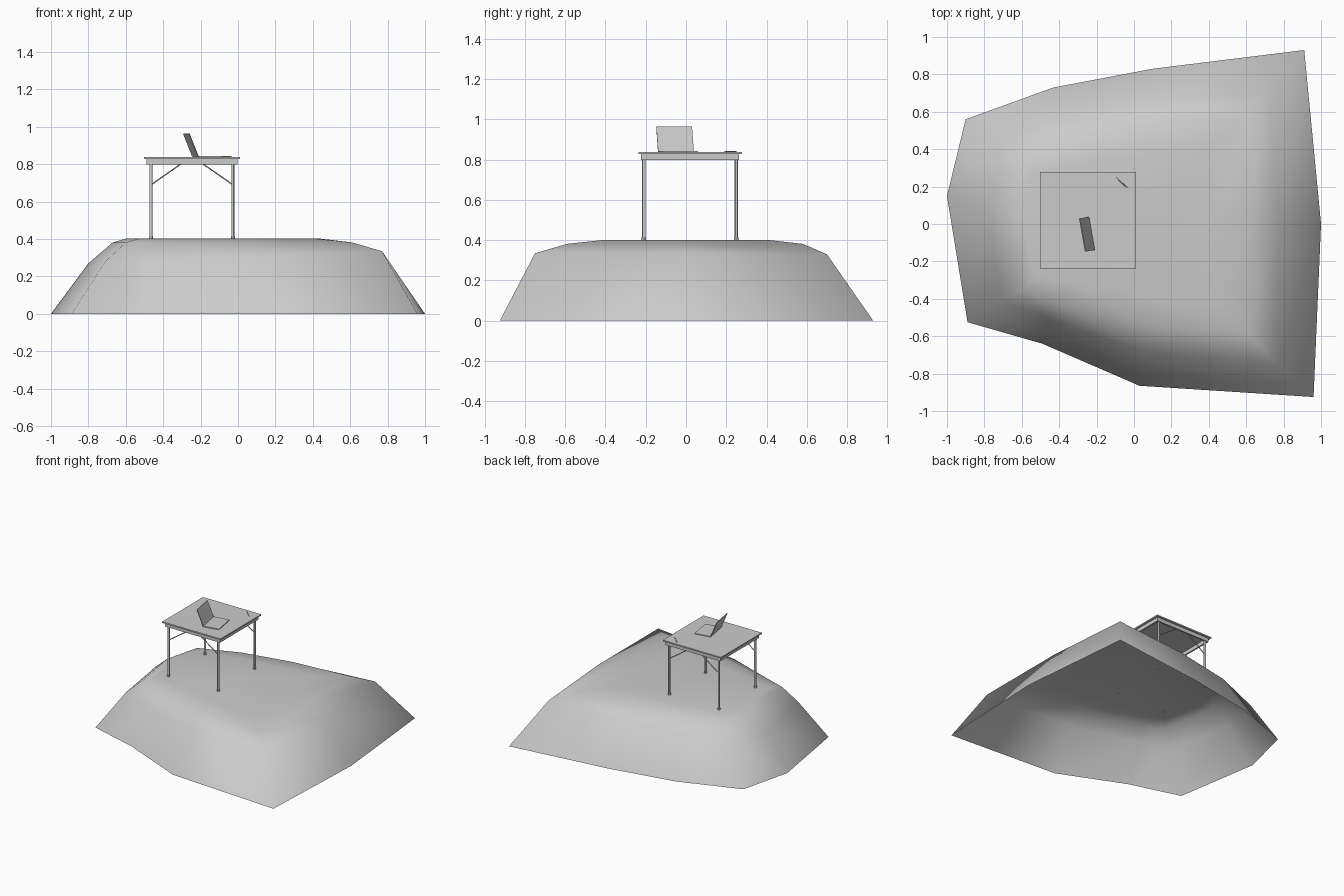
import bpy, bmesh, math
from mathutils import Vector, Matrix

if "Cube" in bpy.data.objects:
    bpy.data.objects.remove(bpy.data.objects["Cube"])


def finish(name, bm, smooth=False):
    me = bpy.data.meshes.new(name)
    bm.to_mesh(me)
    bm.free()
    ob = bpy.data.objects.new(name, me)
    bpy.context.collection.objects.link(ob)
    if smooth:
        me.polygons.foreach_set("use_smooth", [True] * len(me.polygons))
    return ob


def add_box(bm, lo, hi):
    lo, hi = Vector(lo), Vector(hi)
    m = Matrix.Translation((lo + hi) / 2) @ Matrix.Diagonal((*(hi - lo), 1))
    bmesh.ops.create_cube(bm, size=1, matrix=m)


def box(name, lo, hi):
    bm = bmesh.new()
    add_box(bm, lo, hi)
    return finish(name, bm)


def rod(name, a, b, r, sides=12):
    a, b = Vector(a), Vector(b)
    d = b - a
    m = Matrix.Translation((a + b) / 2) @ d.to_track_quat('Z', 'Y').to_matrix().to_4x4()
    bm = bmesh.new()
    bmesh.ops.create_cone(bm, cap_ends=True, segments=sides, radius1=r, radius2=r,
                          depth=d.length, matrix=m)
    ob = finish(name, bm, True)
    with bpy.context.temp_override(object=ob, active_object=ob, selected_objects=[ob],
                                   selected_editable_objects=[ob]):
        bpy.ops.object.shade_smooth_by_angle()
    return ob


# Mound: ten-sided shell, open below; base, shoulder, rim and top rings
base = [(-.90, .56), (-.43, .73), (.10, .83), (.91, .93), (1, 0),
        (.96, -.925), (.03, -.865), (-.49, -.64), (-.89, -.525), (-1, .15)]
shoulder = [(-.74, .44, .28), (-.36, .58, .30), (.09, .65, .32), (.72, .70, .33), (.77, 0, .335),
            (.77, -.75, .335), (.05, -.68, .31), (-.47, -.50, .28), (-.71, -.40, .28), (-.80, .11, .27)]
rim = [(-.60, .34), (-.29, .46), (.10, .54), (.58, .58), (.61, 0),
       (.61, -.59), (.04, -.54), (-.42, -.42), (-.60, -.36), (-.67, .06)]
top = [(-.53, .28), (-.22, .34), (.08, .38), (.40, .40), (.44, 0),
       (.42, -.40), (.02, -.37), (-.36, -.31), (-.53, -.27), (-.60, .04)]
bm = bmesh.new()
rings = []
for pts, z in ((base, 0), (shoulder, None), (rim, .382), (top, .402)):
    rings.append([bm.verts.new(p if z is None else (*p, z)) for p in pts])
for lo, hi in zip(rings, rings[1:]):
    for i in range(10):
        j = (i + 1) % 10
        bm.faces.new((lo[i], hi[i], hi[j], lo[j]))
bm.faces.new(rings[-1])
bmesh.ops.recalc_face_normals(bm, faces=bm.faces)
if max(bm.faces, key=lambda f: f.calc_center_median().z).normal.z < 0:
    bmesh.ops.reverse_faces(bm, faces=bm.faces)
finish("mound", bm, True)

# Table top and hollow apron
cx, cy = -.246, .02
box("table_top", (cx - .257, cy - .257, .828), (cx + .257, cy + .257, .838))
bm = bmesh.new()
h, t = .243, .012
for s in (-1, 1):
    add_box(bm, (cx - h, cy + s * (h - t / 2) - t / 2, .798), (cx + h, cy + s * (h - t / 2) + t / 2, .829))
    add_box(bm, (cx + s * (h - t / 2) - t / 2, cy - h + t, .798), (cx + s * (h - t / 2) + t / 2, cy + h - t, .829))
finish("table_apron", bm)

# Legs, feet and folding braces
for sx, nx in ((-1, "left"), (1, "right")):
    for sy, ny in ((-1, "front"), (1, "back")):
        x, y = cx + sx * .219, cy + sy * .229
        n = f"{ny}_{nx}"
        rod(n + "_leg", (x, y, .40), (x, y, .826), .0085)
        rod(n + "_foot", (x, y, .40), (x, y, .415), .011)
        rod(n + "_brace", (x, y, .69), (x - sx * .165, y, .805), .0035, 8)

# Laptop: base and tilted lid sharing a hinge
hinge = Matrix.Translation((-.225, -.05, .838)) @ Matrix.Rotation(math.radians(10), 4, 'Z')
box("laptop_base", (0, -.09, 0), (.125, .09, .006)).matrix_world = hinge
lid = box("laptop_lid", (-.005, -.09, 0), (0, .09, .132))
lid.matrix_world = hinge @ Matrix.Translation((0, 0, .004)) @ Matrix.Rotation(math.radians(-22), 4, 'Y')

# Pen
rod("pen", (-.095, .25, .841), (-.036, .193, .841), .003, 8)
